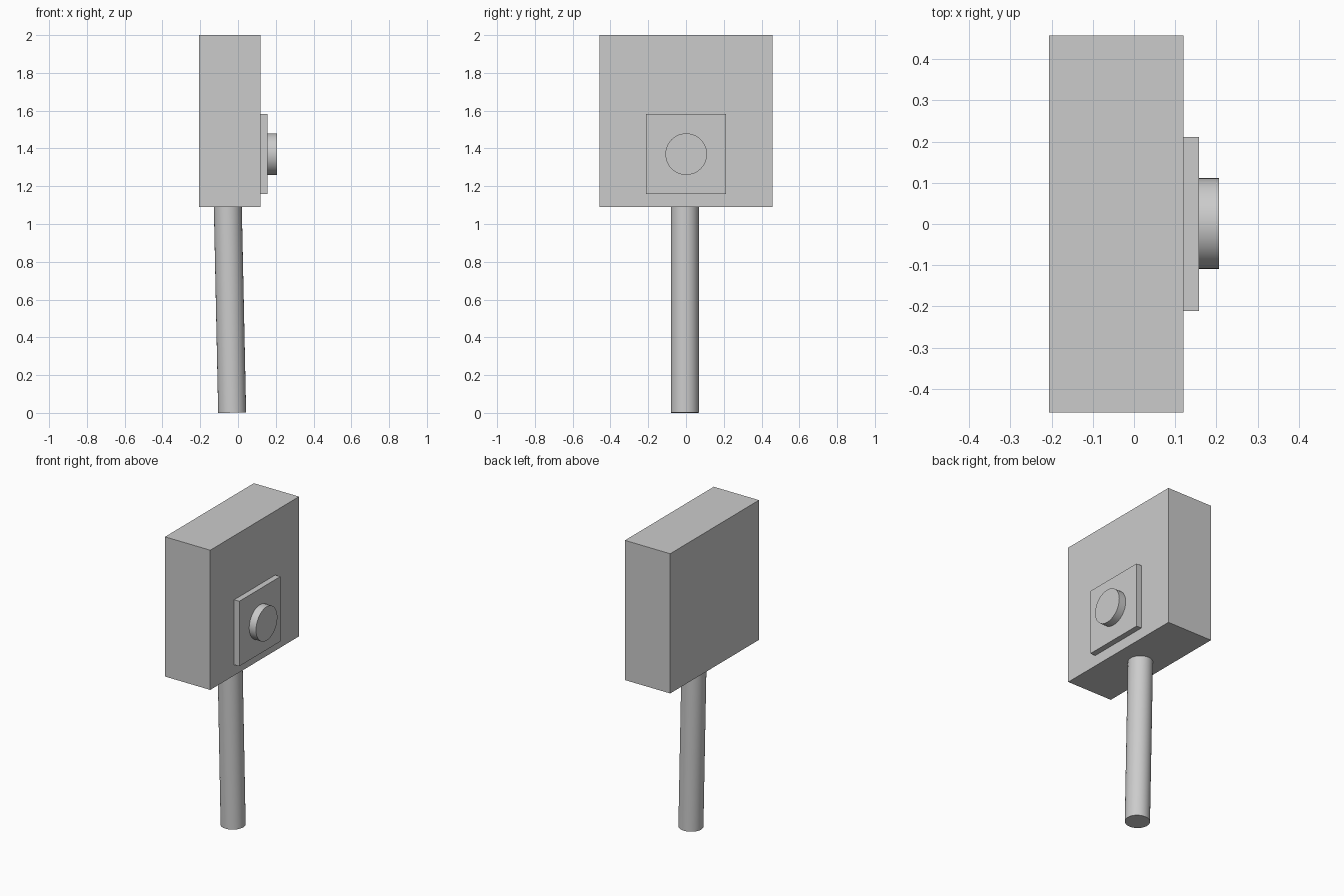
import bpy, math
from mathutils import Vector

if "Cube" in bpy.data.objects:
    bpy.data.objects.remove(bpy.data.objects["Cube"])


def box(name, lo, hi):
    lo, hi = Vector(lo), Vector(hi)
    bpy.ops.mesh.primitive_cube_add(size=1, location=(lo + hi) / 2)
    ob = bpy.context.object
    ob.name = name
    ob.scale = hi - lo
    bpy.ops.object.transform_apply(location=False, rotation=False, scale=True)
    return ob


def rod(name, start, end, radius, sides=48):
    start, end = Vector(start), Vector(end)
    axis = end - start
    bpy.ops.mesh.primitive_cylinder_add(
        vertices=sides, radius=radius, depth=axis.length,
        location=(start + end) / 2,
        rotation=axis.to_track_quat('Z', 'Y').to_euler())
    ob = bpy.context.object
    ob.name = name
    bpy.ops.object.shade_smooth_by_angle(angle=math.radians(30))
    return ob


# Main housing
box("housing", (-0.206, -0.457, 1.09), (0.12, 0.457, 2.0))

# Raised plate and round button on the right face
box("mounting_plate", (0.12, -0.211, 1.16), (0.157, 0.211, 1.583))
rod("button", (0.157, 0.001, 1.37), (0.206, 0.001, 1.37), 0.11)

# Slightly leaning support pole
rod("pole", (-0.031, -0.006, 0.001), (-0.054, -0.006, 1.095), 0.074)
